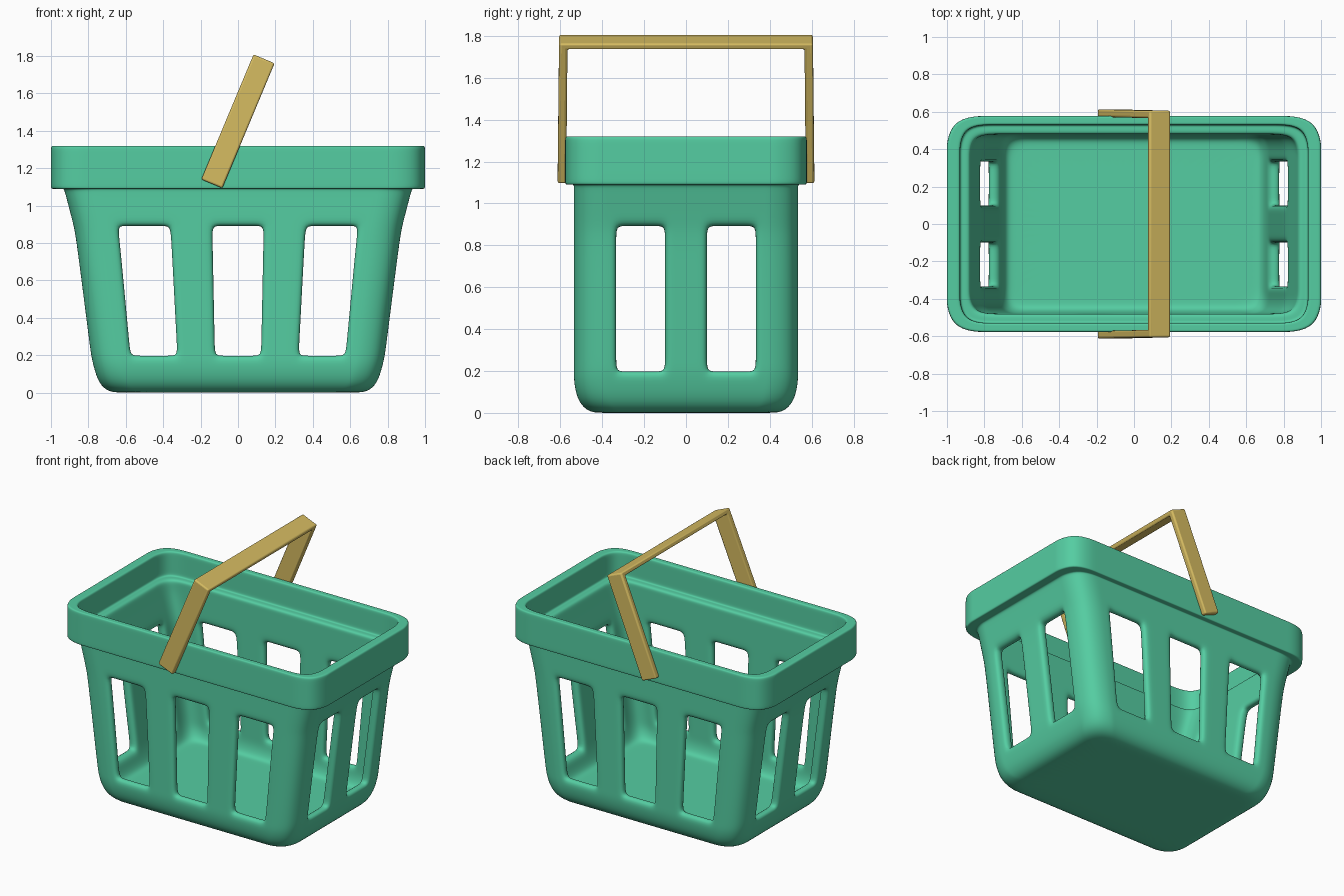
import bpy, bmesh, math

if "Cube" in bpy.data.objects:
    bpy.data.objects.remove(bpy.data.objects["Cube"])


def material(name, color):
    m = bpy.data.materials.new(name)
    m.diffuse_color = (*color, 1)
    m.use_nodes = True
    m.node_tree.nodes["Principled BSDF"].inputs["Base Color"].default_value = m.diffuse_color
    return m


def make_object(name, bm, mat):
    bmesh.ops.recalc_face_normals(bm, faces=bm.faces[:])
    me = bpy.data.meshes.new(name)
    bm.to_mesh(me)
    bm.free()
    me.materials.append(mat)
    ob = bpy.data.objects.new(name, me)
    bpy.context.collection.objects.link(ob)
    return ob


# Column positions along each side (fractions of half size) and window spans
half_x = [.10, .155, .215, .355, .415, .47, .675, .73, .79]
half_y = [.10, .19, .27, .54, .62, .70]
cols_x = [-f for f in reversed(half_x)] + [0] + half_x
cols_y = [-f for f in reversed(half_y)] + [0] + half_y
holes_x = [(-.73, -.415), (-.155, .155), (.415, .73)]
holes_y = [(-.62, -.19), (.19, .62)]

# Column tags around one ring: (side, fraction), or None on the corners
tags = []
for side in range(4):
    tags += [(side, f) for f in (cols_y if side % 2 else cols_x)] + [None] * 3


def ring(bm, z, a, b, r, ax=None, by=None):
    """Rounded rectangle; ax, by scale the window columns."""
    ax, by = ax or a, by or b
    pts = []
    for side in range(4):
        s = 1 if side < 2 else -1
        if side % 2 == 0:
            pts += [(s * f * ax, -s * b) for f in cols_x]
        else:
            pts += [(s * a, s * f * by) for f in cols_y]
        sx, sy = ((1, -1), (1, 1), (-1, 1), (-1, -1))[side]
        c = [(a - r, b), (a - .26 * r, b - .26 * r), (a, b - r)]
        pts += [(sx * x, sy * y) for x, y in (c[::-1] if side % 2 else c)]
    return [bm.verts.new((x, y, z)) for x, y in pts]


def in_window(t1, t2):
    if not t1 or not t2 or t1[0] != t2[0]:
        return False
    spans = holes_y if t1[0] % 2 else holes_x
    return any(lo <= min(t1[1], t2[1]) and max(t1[1], t2[1]) <= hi for lo, hi in spans)


# Basket shell profile: outer wall up, rim over, inner wall down
B = .535
wall = [(.14, .772), (.2, .785), (.26, .793), (.55, .83), (.83, .866),
        (.89, .878), (.95, .893), (1.06, .922)]
win = (.2, .89)
T, TY = .065, .055
rows = [(0, .60, .39, .10), (0, .69, .46, .11), (.05, .745, .515, .12)]
rows += [(z, a, B, .12) for z, a in wall]
rows += [(1.09, .93, B, .12), (1.09, .945, .543, .12), (1.09, .985, .567, .13),
         (1.09, 1, .577, .13), (1.115, 1, .577, .13), (1.29, 1, .577, .13),
         (1.32, 1, .577, .13), (1.32, .98, .565, .12), (1.32, .95, .545, .11),
         (1.32, .93, .53, .10), (1.29, .93, .53, .10), (1.18, .93, .53, .10),
         (1.15, .93, .53, .10), (1.15, .91, .515, .09), (1.15, .88, B - TY, .08),
         (1.12, .872, B - TY, .08)]
rows += [(z, a - T, B - TY, .065, a, B) for z, a in reversed(wall)]
rows += [(.08, .685, .46, .07), (.07, .65, .43, .07), (.07, .60, .39, .07)]

bm = bmesh.new()
rings = [ring(bm, *row) for row in rows]
n = len(tags)
for (ra, rb, za, zb) in zip(rings, rings[1:], rows, rows[1:]):
    open_row = min(za[0], zb[0]) >= win[0] and max(za[0], zb[0]) <= win[1]
    for i in range(n):
        j = (i + 1) % n
        if not (open_row and in_window(tags[i], tags[j])):
            bm.faces.new((ra[i], ra[j], rb[j], rb[i]))
bm.faces.new(rings[0])
bm.faces.new(rings[-1])

# Window reveals joining the outer and inner skins
partner = {}
for k, (z, a) in enumerate(wall):
    outer, inner = rings[3 + k], rings[len(rows) - 4 - k]
    partner.update(zip(outer, inner))
for e in [e for e in bm.edges if len(e.link_faces) == 1]:
    u, v = e.verts
    if u in partner and v in partner:
        bm.faces.new((u, v, partner[v], partner[u]))
bmesh.ops.delete(bm, geom=[v for v in bm.verts if not v.link_faces], context='VERTS')

basket = make_object("basket", bm, material("green_plastic", (.09, .61, .36)))
basket.data.polygons.foreach_set("use_smooth", [True] * len(basket.data.polygons))
sub = basket.modifiers.new("smooth", 'SUBSURF')
sub.levels = sub.render_levels = 2

# Carrying handle: flat U-shaped strap, tilted to one side
H, W = .724, .061
u_shape = [(-.613, 0), (-.606, H), (.606, H), (.613, 0),
           (.572, 0), (.566, H - .03), (-.566, H - .03), (-.572, 0)]
bm = bmesh.new()
left = [bm.verts.new((-W, y, z)) for y, z in u_shape]
right = [bm.verts.new((W, y, z)) for y, z in u_shape]
for a, b, c, d in ((0, 1, 6, 7), (1, 2, 5, 6), (2, 3, 4, 5)):
    bm.faces.new([left[i] for i in (a, b, c, d)])
    bm.faces.new([right[i] for i in (d, c, b, a)])
for i in range(8):
    j = (i + 1) % 8
    bm.faces.new((left[i], left[j], right[j], right[i]))
handle = make_object("handle", bm, material("gold_plastic", (.67, .50, .12)))
handle.location = (-.14, 0, 1.117)
handle.rotation_euler = (0, math.radians(22.7), 0)
bev = handle.modifiers.new("soft_edges", 'BEVEL')
bev.width, bev.segments = .01, 3
bpy.context.view_layer.objects.active = handle
handle.select_set(True)
bpy.ops.object.shade_smooth_by_angle(angle=math.radians(40))
